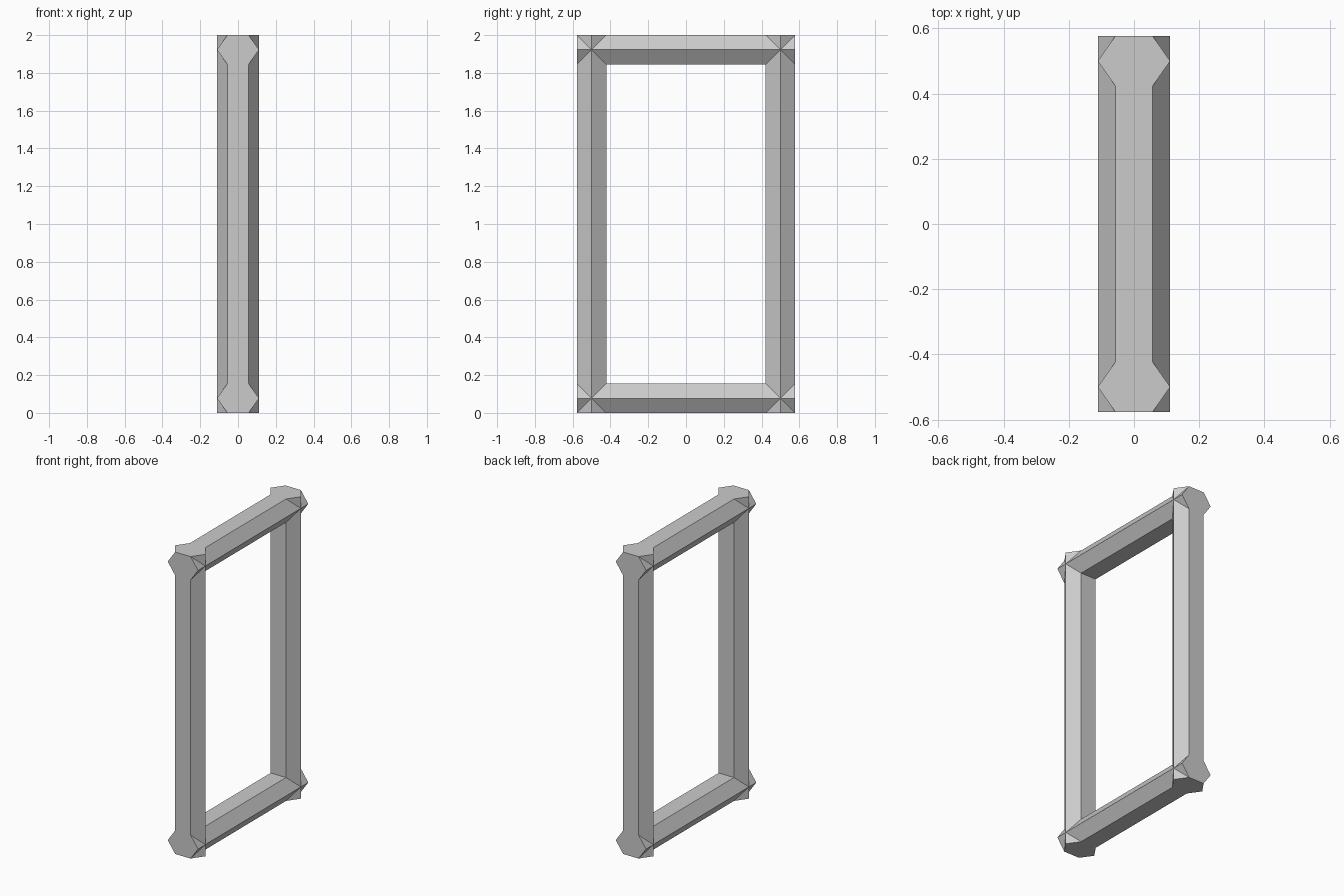
import bpy, bmesh
from mathutils import Matrix, Vector

if "Cube" in bpy.data.objects:
    bpy.data.objects.remove(bpy.data.objects["Cube"])

HALF_T = 0.0775          # half thickness of a bar within the frame plane
HALF_X = 0.111           # half depth at the ridge
FLAT_X = 0.0565          # half depth at the flat faces
OUT_Y, TOP_Z = 0.577, 2.0
PROFILE = [(HALF_X, 0), (FLAT_X, HALF_T), (-FLAT_X, HALF_T),
           (-HALF_X, 0), (-FLAT_X, -HALF_T), (FLAT_X, -HALF_T)]


def hex_bar(name, place):
    """Hexagonal prism; place(x, side, end) maps the profile into the frame."""
    bm = bmesh.new()
    ends = [[bm.verts.new(place(x, t, e)) for x, t in PROFILE] for e in (0, 1)]
    bm.faces.new(ends[0])
    bm.faces.new(ends[1])
    for i in range(6):
        j = (i + 1) % 6
        bm.faces.new((ends[0][i], ends[0][j], ends[1][j], ends[1][i]))
    bmesh.ops.recalc_face_normals(bm, faces=bm.faces)
    me = bpy.data.meshes.new(name)
    bm.to_mesh(me)
    bm.free()
    ob = bpy.data.objects.new(name, me)
    bpy.context.collection.objects.link(ob)
    return ob


# Posts and rails all run the full outer size and cross at the corners
bars = []
for side, name in ((-1, "front_post"), (1, "back_post")):
    cy = side * (OUT_Y - HALF_T)
    bars.append(hex_bar(name, lambda x, t, e: (x, cy + t, e * TOP_Z)))
for cz, name in ((HALF_T, "bottom_rail"), (TOP_Z - HALF_T, "top_rail")):
    bars.append(hex_bar(name, lambda x, t, e: (x, (2 * e - 1) * OUT_Y, cz + t)))

# Fuse each rail with both posts into one frame
frame = bars[2]
bpy.context.view_layer.objects.active = frame
for other in (bars[0], bars[1], bars[3]):
    mod = frame.modifiers.new("fuse", 'BOOLEAN')
    mod.operation = 'UNION'
    mod.solver = 'EXACT'
    mod.object = other
    bpy.ops.object.modifier_apply(modifier=mod.name)
    bpy.data.objects.remove(other)
frame.name = "door_frame"
